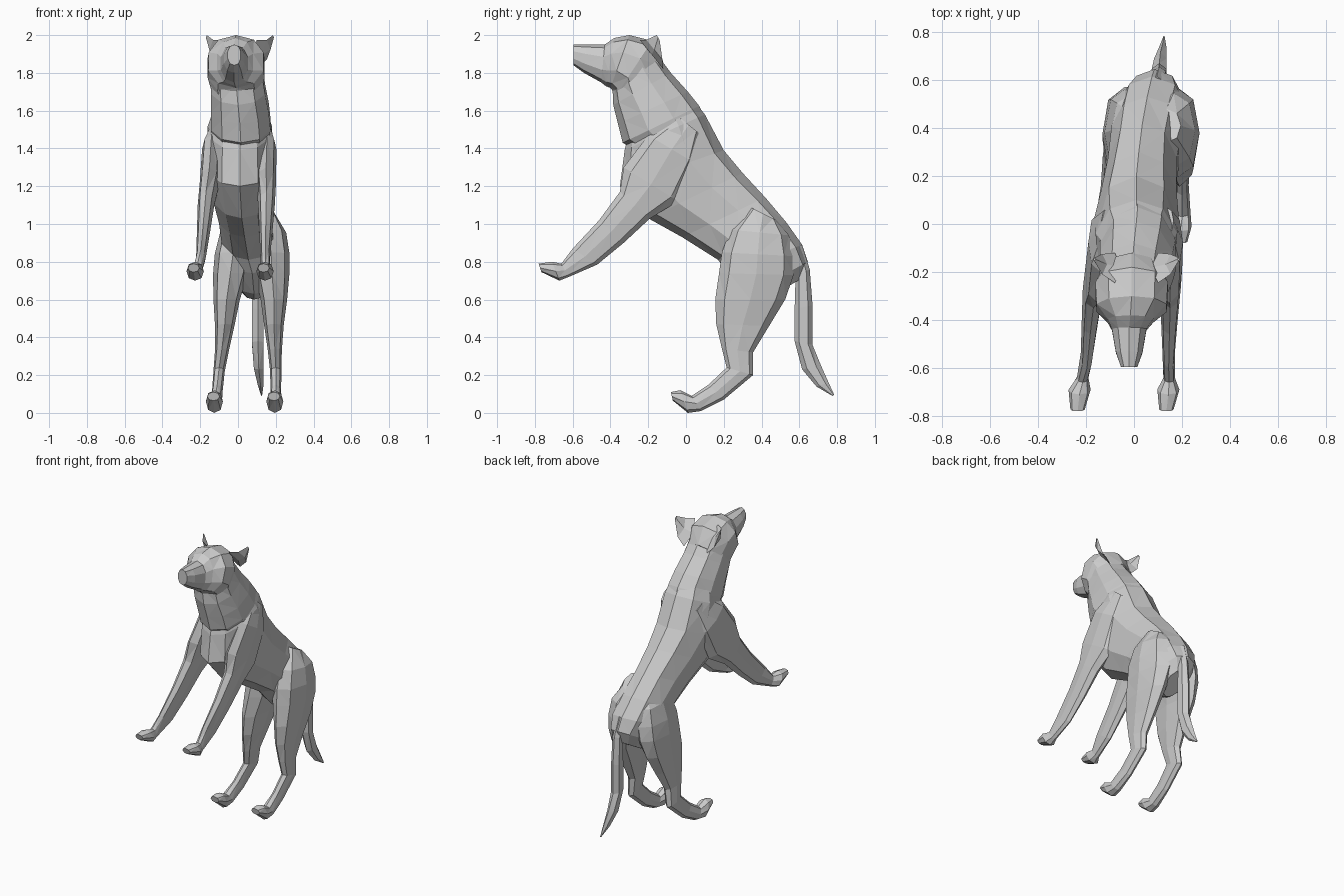
import bpy, bmesh, math
from mathutils import Vector

fur = bpy.data.materials.new("grey fur")
fur.diffuse_color = (0.6, 0.6, 0.6, 1)


def soft(v, p):
    return math.copysign(abs(v) ** p, v) if abs(v) > 1e-6 else 0.0


def loft(name, rings, sides=8, p=1.0, keel=0.0):
    """Skin rings given as (x, y1, z1, y2, z2, half_width); p below 1 is boxier, keel narrows the second edge."""
    bm = bmesh.new()
    loops = []
    for x, y1, z1, y2, z2, w in rings:
        a, b = Vector((x, y1, z1)), Vector((x, y2, z2))
        mid, half = (a + b) / 2, (a - b) / 2
        loop = []
        for i in range(sides):
            t = math.tau * i / sides
            wide = w * (1 + keel * min(0, math.cos(t)))
            side = Vector((wide * soft(math.sin(t), p), 0, 0))
            loop.append(bm.verts.new(mid + half * soft(math.cos(t), p) + side))
        loops.append(loop)
    for q, r in zip(loops, loops[1:]):
        for i in range(sides):
            j = (i + 1) % sides
            bm.faces.new((q[i], q[j], r[j], r[i]))
    bm.faces.new(loops[0])
    bm.faces.new(loops[-1])
    bmesh.ops.triangulate(bm, faces=bm.faces[:])
    bmesh.ops.recalc_face_normals(bm, faces=bm.faces[:])
    me = bpy.data.meshes.new(name)
    bm.to_mesh(me)
    bm.free()
    me.materials.append(fur)
    ob = bpy.data.objects.new(name, me)
    bpy.context.collection.objects.link(ob)
    return ob


def limb(name, rings, c0, c1):
    """Left and right limb about a centre line that drifts from c0 to c1."""
    n = len(rings) - 1
    for label, s in (("left", -1), ("right", 1)):
        moved = [(c0 + (c1 - c0) * i / n + s * r[0],) + r[1:] for i, r in enumerate(rings)]
        loft(f"{name}_{label}", moved, 8, 0.9)


# Chest, belly and rump
loft("torso", [
    (0.01, 0.02, 1.68, -0.30, 1.50, 0.14),
    (0.01, 0.10, 1.58, -0.325, 1.39, 0.178),
    (0.01, 0.20, 1.39, -0.35, 1.20, 0.185),
    (0.02, 0.30, 1.27, -0.20, 1.03, 0.165),
    (0.035, 0.42, 1.14, -0.02, 0.93, 0.15),
    (0.055, 0.53, 1.01, 0.17, 0.81, 0.155),
    (0.075, 0.615, 0.89, 0.22, 0.74, 0.155),
    (0.085, 0.645, 0.80, 0.33, 0.63, 0.12),
    (0.085, 0.61, 0.71, 0.42, 0.60, 0.07)], 10, 0.9, 0.2)

# Neck blending into the shoulders, with a ruff overhanging the chest
loft("neck", [
    (-0.01, -0.20, 1.96, -0.39, 1.74, 0.14),
    (0.00, -0.08, 1.80, -0.385, 1.63, 0.15),
    (0.01, 0.01, 1.70, -0.36, 1.53, 0.16),
    (0.015, 0.07, 1.625, -0.335, 1.43, 0.165),
    (0.015, 0.13, 1.51, -0.25, 1.38, 0.15)], 10, 0.95)

# Skull running forward into the muzzle
loft("head", [
    (-0.01, -0.12, 1.86, -0.34, 1.60, 0.13),
    (-0.01, -0.18, 1.97, -0.37, 1.68, 0.158),
    (-0.01, -0.30, 2.00, -0.40, 1.72, 0.152),
    (-0.015, -0.38, 1.985, -0.425, 1.73, 0.10),
    (-0.02, -0.43, 1.95, -0.45, 1.75, 0.075),
    (-0.02, -0.53, 1.95, -0.54, 1.80, 0.058),
    (-0.02, -0.595, 1.95, -0.595, 1.84, 0.036)], 10, 0.9)

# Pointed ears leaning outward
for label, s in (("left", -1), ("right", 1)):
    loft(f"ear_{label}", [
        (0.01 + s * 0.09, -0.245, 1.975, -0.12, 1.82, 0.03),
        (0.01 + s * 0.142, -0.21, 1.975, -0.125, 1.87, 0.02),
        (0.01 + s * 0.175, -0.155, 2.0, -0.14, 1.975, 0.005)], 4)

# Raised front legs with shoulder blades and paws
limb("front_leg", [
    (0.12, -0.04, 1.57, 0.07, 1.48, 0.03),
    (0.147, -0.20, 1.47, 0.05, 1.32, 0.05),
    (0.15, -0.33, 1.30, -0.04, 1.12, 0.052),
    (0.16, -0.35, 1.17, -0.19, 1.03, 0.044),
    (0.165, -0.46, 1.02, -0.33, 0.90, 0.035),
    (0.17, -0.60, 0.87, -0.47, 0.785, 0.026),
    (0.18, -0.66, 0.79, -0.62, 0.72, 0.024),
    (0.185, -0.71, 0.80, -0.67, 0.70, 0.046),
    (0.185, -0.78, 0.79, -0.765, 0.745, 0.03)], 0.015, -0.05)

# Standing hind legs: thigh, hock, paw
limb("hind_leg", [
    (0.05, 0.34, 1.09, 0.48, 1.02, 0.06),
    (0.085, 0.235, 0.97, 0.545, 0.94, 0.09),
    (0.10, 0.19, 0.85, 0.57, 0.83, 0.098),
    (0.11, 0.175, 0.74, 0.57, 0.73, 0.092),
    (0.125, 0.155, 0.60, 0.525, 0.60, 0.07),
    (0.13, 0.16, 0.47, 0.44, 0.46, 0.052),
    (0.14, 0.19, 0.34, 0.355, 0.32, 0.037),
    (0.15, 0.215, 0.24, 0.355, 0.20, 0.03),
    (0.155, 0.12, 0.15, 0.20, 0.07, 0.028),
    (0.16, 0.03, 0.09, 0.08, 0.01, 0.035),
    (0.16, -0.03, 0.12, 0.01, 0.0, 0.045),
    (0.16, -0.08, 0.11, -0.07, 0.065, 0.032)], 0.085, 0.03)

# Hanging tail with a flicked tip
loft("tail", [
    (0.095, 0.54, 0.86, 0.615, 0.89, 0.03),
    (0.105, 0.58, 0.72, 0.655, 0.76, 0.032),
    (0.105, 0.575, 0.55, 0.67, 0.57, 0.036),
    (0.105, 0.575, 0.38, 0.67, 0.36, 0.036),
    (0.11, 0.615, 0.23, 0.715, 0.25, 0.03),
    (0.12, 0.69, 0.14, 0.755, 0.16, 0.017),
    (0.125, 0.775, 0.09, 0.785, 0.095, 0.003)], 6)
